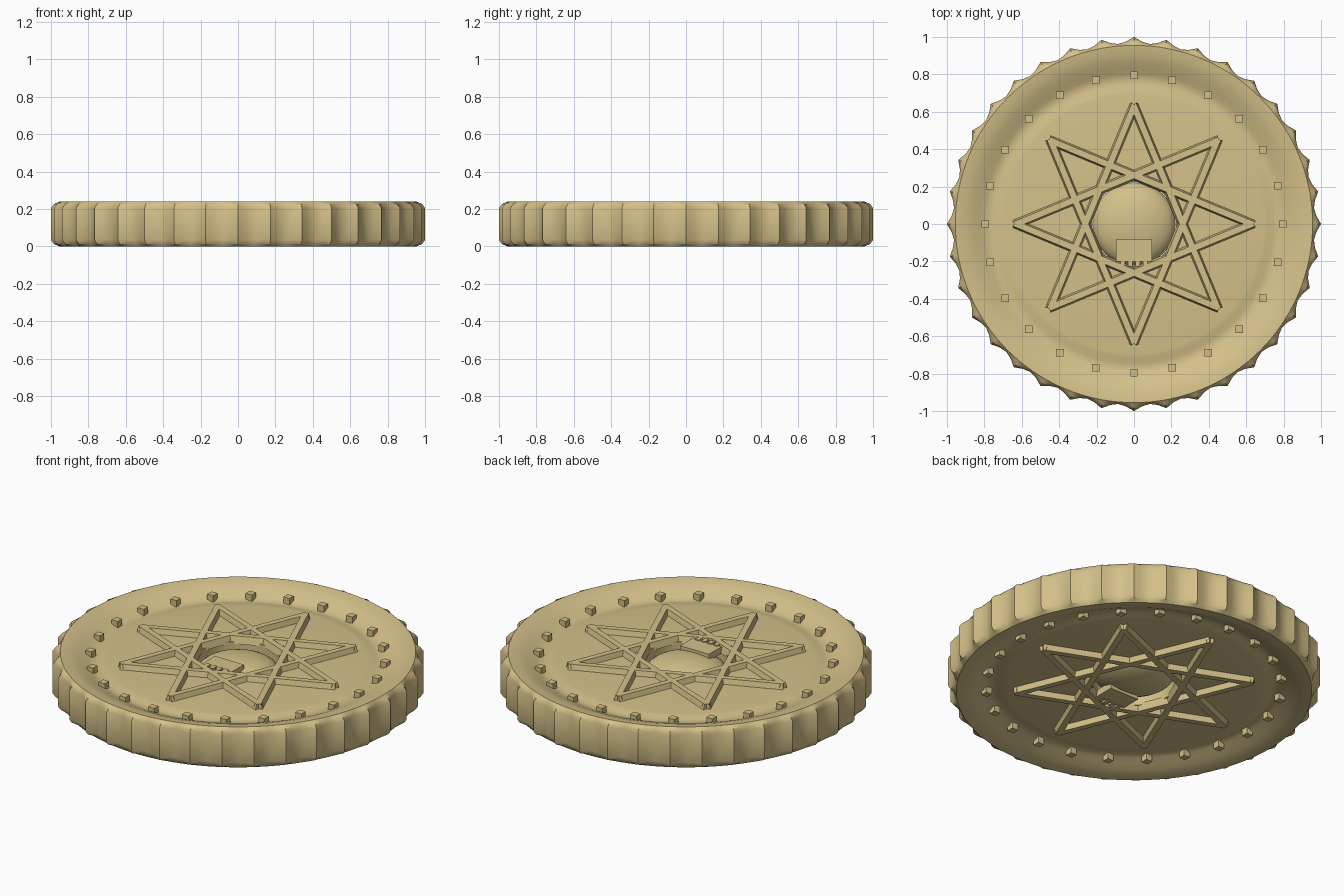
import bpy, bmesh, math
from mathutils import Matrix, Vector

if "Cube" in bpy.data.objects:
    bpy.data.objects.remove(bpy.data.objects["Cube"])

MID = 0.12          # half thickness, plane of symmetry
TEETH = 36
gold = bpy.data.materials.new("antique gold")
gold.diffuse_color = (0.66, 0.53, 0.25, 1)
gold.use_nodes = True
gold.node_tree.nodes["Principled BSDF"].inputs["Base Color"].default_value = gold.diffuse_color


def finish(name, bm, smooth=True):
    """Mirror the upper half geometry below the mid plane and make the object."""
    geom = bm.verts[:] + bm.edges[:] + bm.faces[:]
    copy = bmesh.ops.duplicate(bm, geom=geom)["geom"]
    verts = [g for g in copy if isinstance(g, bmesh.types.BMVert)]
    faces = [g for g in copy if isinstance(g, bmesh.types.BMFace)]
    for v in verts:
        v.co.z = 2 * MID - v.co.z
    bmesh.ops.reverse_faces(bm, faces=faces)
    bmesh.ops.remove_doubles(bm, verts=bm.verts[:], dist=1e-5)
    me = bpy.data.meshes.new(name)
    bm.to_mesh(me)
    bm.free()
    me.materials.append(gold)
    ob = bpy.data.objects.new(name, me)
    bpy.context.collection.objects.link(ob)
    if smooth:
        bpy.ops.object.select_all(action='DESELECT')
        ob.select_set(True)
        bpy.context.view_layer.objects.active = ob
        bpy.ops.object.shade_smooth_by_angle(angle=math.radians(30))
    return ob


def add_box(bm, centre, size, top_scale=1.0, angle=0.0):
    """Box, optionally narrower across its top, turned about z."""
    new = bmesh.ops.create_cube(bm, size=1)["verts"]
    for v in new:
        if v.co.z > 0:
            v.co.y *= top_scale
        v.co = Vector((v.co.x * size[0], v.co.y * size[1], v.co.z * size[2]))
    bmesh.ops.transform(bm, verts=new, matrix=Matrix.Translation(centre) @ Matrix.Rotation(angle, 4, 'Z'))


# Coin body: lathed profile (radius, height, flute strength) with a fluted edge
profile = [(0.225, MID, 0), (0.225, 0.195, 0), (0.69, 0.195, 0), (0.715, 0.192, 0),
           (0.745, 0.184, 0), (0.775, 0.181, 0), (0.80, 0.190, 0), (0.83, 0.204, 0),
           (0.87, 0.222, 0), (0.91, 0.235, 0), (0.955, 0.24, 0),
           (0.985, 0.226, 0.7), (1.0, 0.205, 1), (1.0, MID, 1)]
flute = [0.0, 0.024, 0.034, 0.024]
n = TEETH * len(flute)
bm = bmesh.new()
rings = []
for r, z, k in profile:
    ring = []
    for i in range(n):
        a = 2 * math.pi * i / n
        rr = r - k * flute[i % len(flute)]
        ring.append(bm.verts.new((rr * math.cos(a), rr * math.sin(a), z)))
    rings.append(ring)
for lo, hi in zip(rings, rings[1:]):
    for i in range(n):
        j = (i + 1) % n
        bm.faces.new((lo[i], hi[i], hi[j], lo[j]))
finish("coin_body", bm)

# Studs around the rim, all square to the axes
bm = bmesh.new()
for i in range(24):
    a = math.radians(15 * i)
    add_box(bm, (0.795 * math.cos(a), 0.795 * math.sin(a), 0.20), (0.04, 0.04, 0.04))
finish("rim_studs", bm, smooth=False)

# Eight pointed star: each bar joins a tip to the third tip along
bm = bmesh.new()
for i in range(8):
    a = math.radians(45 * i)
    p = Vector((math.cos(a), math.sin(a), 0)) * 0.63
    b = a + math.radians(135)
    q = Vector((math.cos(b), math.sin(b), 0)) * 0.63
    d = q - p
    add_box(bm, (p + q) / 2 + Vector((0, 0, 0.205)), (d.length + 0.02, 0.056, 0.042),
            top_scale=0.6, angle=math.atan2(d.y, d.x))
finish("star_bars", bm, smooth=False)

# Skull dome set in the central hole
bm = bmesh.new()
bmesh.ops.create_uvsphere(bm, u_segments=32, v_segments=16, radius=1)
bmesh.ops.bisect_plane(bm, geom=bm.verts[:] + bm.edges[:] + bm.faces[:], plane_co=(0, 0, 0),
                       plane_no=(0, 0, 1), clear_inner=True)
for v in bm.verts:
    v.co = Vector((v.co.x * 0.222, v.co.y * 0.222, MID + v.co.z * 0.09))
finish("skull_dome", bm)

# Jaw plate with a row of teeth
bm = bmesh.new()
add_box(bm, (0, -0.14, 0.20), (0.19, 0.12, 0.04))
finish("jaw", bm, smooth=False)
bm = bmesh.new()
for x in (-0.06, -0.02, 0.02, 0.06):
    add_box(bm, (x, -0.207, 0.21), (0.026, 0.04, 0.03))
finish("teeth", bm, smooth=False)
